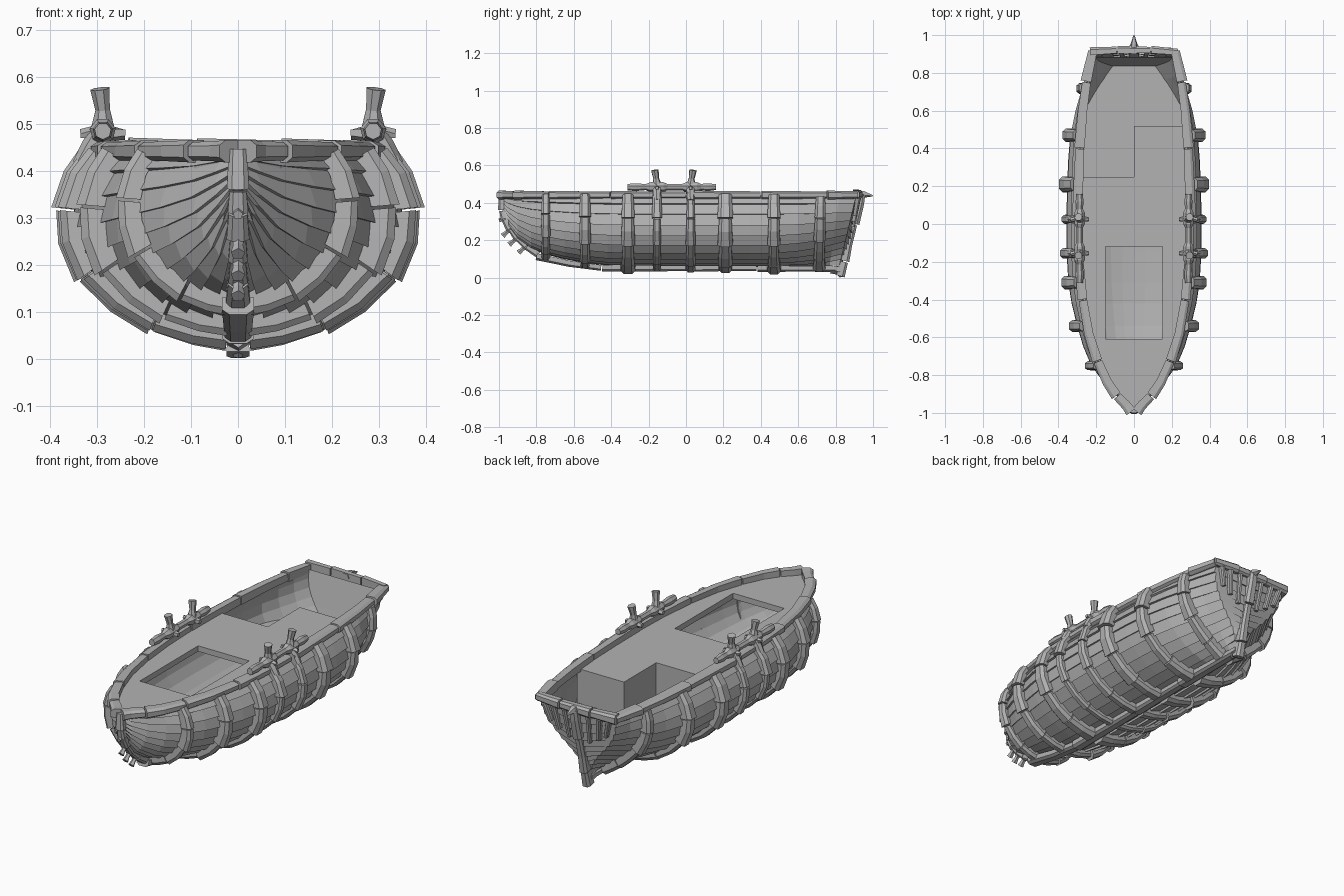
import bpy, bmesh, math, random
from mathutils import Vector as V

if "Cube" in bpy.data.objects:
    bpy.data.objects.remove(bpy.data.objects["Cube"])
random.seed(4)

mat = bpy.data.materials.new("grey wood")
mat.diffuse_color = (0.45, 0.45, 0.45, 1)
mat.use_nodes = True
mat.node_tree.nodes["Principled BSDF"].inputs["Base Color"].default_value = mat.diffuse_color

def finish(name, verts, faces, mirror=False, flip=False, recalc=True):
    bm = bmesh.new()
    vs = [bm.verts.new(v) for v in verts]
    for f in faces:
        bm.faces.new([vs[i] for i in f])
    bmesh.ops.remove_doubles(bm, verts=bm.verts, dist=0.0005)
    if recalc:
        bmesh.ops.recalc_face_normals(bm, faces=bm.faces)
    if flip:
        bmesh.ops.reverse_faces(bm, faces=bm.faces)
    me = bpy.data.meshes.new(name)
    bm.to_mesh(me)
    bm.free()
    me.materials.append(mat)
    ob = bpy.data.objects.new(name, me)
    bpy.context.collection.objects.link(ob)
    if mirror:
        ob.modifiers.new("mirror", 'MIRROR').use_clip = True
    return ob

def look(table, x):
    """Smooth interpolation in a list of (x, value)."""
    x = min(max(x, table[0][0]), table[-1][0])
    n = len(table)
    slope = lambda i: ((table[min(i + 1, n - 1)][1] - table[max(i - 1, 0)][1])
                       / (table[min(i + 1, n - 1)][0] - table[max(i - 1, 0)][0]))
    for i in range(n - 1):
        (a, p), (b, q) = table[i], table[i + 1]
        if x <= b:
            h = b - a
            s = (x - a) / h
            return (p * (1 + 2 * s) * (1 - s) ** 2 + q * s * s * (3 - 2 * s)
                    + h * slope(i) * s * (1 - s) ** 2 - h * slope(i + 1) * s * s * (1 - s))

# Hull lines: rail half width, greatest half width, keel height, section shapes
TOP = [(-.98, 0), (-.95, .04), (-.9, .09), (-.8, .155), (-.6, .23), (-.4, .268), (-.2, .287),
       (0, .293), (.2, .29), (.4, .283), (.6, .268), (.8, .24), (.91, .215)]
WIDE = [(-.98, 0), (-.95, .04), (-.9, .09), (-.76, .21), (-.53, .293), (-.3, .338), (0, .347),
        (.21, .343), (.49, .325), (.72, .278), (.91, .22)]
KEEL = [(-.98, .34), (-.93, .25), (-.85, .18), (-.75, .135), (-.6, .10), (-.45, .078), (-.2, .07), (.91, .07)]
FULL = [(0, 0, 0), (.17, .32, .03), (.34, .62, .13), (.52, .88, .32), (.7, 1, .57), (.85, .97, .8)]
VEE = [(0, .04, 0), (.17, .12, .14), (.34, .3, .3), (.52, .57, .47), (.7, .8, .65), (.85, .94, .82)]
RAIL_Z = .44

def hull(y, t):
    top, wide, k = look(TOP, y), look(WIDE, y), look(KEEL, y)
    r = top / wide if wide > .001 else 1
    b = min(max((y - .45) / .46, 0), 1) ** 1.5
    val = lambda c, end: ((1 - b) * look([(p[0], p[c]) for p in FULL] + [(1, end)], t)
                          + b * look([(p[0], p[c]) for p in VEE] + [(1, end)], t))
    sx, sz = val(1, r), val(2, 1)
    rake = .09 * max(0, (y - .7) / .21)
    return V((wide * sx, y - rake * (1 - sz), k + (RAIL_Z - k) * sz))

def out(y, t):
    d = hull(y, min(t + .02, 1)) - hull(y, max(t - .02, 0))
    return V((d.z, 0, -d.x)).normalized() if d.length > 1e-6 else V((0, -1, 0))

STATIONS = [-.98, -.95, -.9, -.83, -.75, -.65, -.54, -.42, -.31, -.15, .02, .2, .34, .47, .6, .72, .82, .91]
N = 10

# Overlapping planks, carried round the stern
def strake_row(t, push):
    row = [hull(y, t) + out(y, t) * push for y in STATIONS]
    for p in row:
        p.x = max(p.x, 0)
    e = row[-1]
    k = look(KEEL, .91)
    row.append(V((0, e.y + .012 + push, k + (e.z - k) * (.8 + .2 * t ** 4))))
    return row

verts, faces = [], []
for i in range(N):
    a, b = i / N, (i + 1) / N
    rows = [strake_row(a, 0), strake_row(a, .011), strake_row(b, 0)]
    s, m = len(verts), len(rows[0])
    verts += [p for r in rows for p in r]
    faces += [(s + r * m + j, s + r * m + j + 1, s + (r + 1) * m + j + 1, s + (r + 1) * m + j)
              for r in range(2) for j in range(m - 1)]
finish("hull_planks", verts, faces, True)

# Inner lining of the hull
def lining(y, t):
    p = hull(y, t)
    return V((p.x * .94, p.y - .025 * (y > .7), p.z + .025 * (1 - t)))

verts, faces = [], []
for y in STATIONS + [None]:
    for j in range(N + 1):
        p = lining(y or .91, j / N)
        verts.append(p if y is not None else V((0, p.y, p.z)))
m = N + 1
faces = [(i * m + j, (i + 1) * m + j, (i + 1) * m + j + 1, i * m + j + 1)
         for i in range(len(STATIONS)) for j in range(N)]
lin = finish("hull_lining", verts, faces, True, flip=True)

# Deck with a hatch and a stepped stern well
ys = sorted(set([y for y in STATIONS if y < .5] + [-.61, -.12, .25, .38, .52]))
DECK_Z, FLOOR_Z = .432, .25
xs = [-1, -.15, 0, .15, 1]
clamp = lambda x, y: max(-look(TOP, y), min(x, look(TOP, y)))
verts, faces = [V((clamp(x, y), y, DECK_Z)) for y in ys for x in xs], []
for i in range(len(ys) - 1):
    mid = (ys[i] + ys[i + 1]) / 2
    for j in range(4):
        hatch = j in (1, 2) and -.61 < mid < -.12
        if not hatch and mid < (.25 if j < 2 else .52):
            faces.append((i * 5 + j, i * 5 + j + 1, i * 5 + j + 6, i * 5 + j + 5))
deck = finish("deck", verts, faces, recalc=False)
mod = deck.modifiers.new("thickness", 'SOLIDIFY')
mod.thickness, mod.offset = .03, -1

# Bulkheads under the step in the deck, and the well floor
plan = [(-.29, .25), (0, .25), (0, .52), (.275, .52)]
verts = [V((x, y, z)) for x, y in plan for z in (FLOOR_Z - .02, DECK_Z - .001)]
finish("stern_bulkhead", verts, [(2 * i + 2, 2 * i, 2 * i + 1, 2 * i + 3) for i in range(3)], recalc=False)

def floor_half(y):
    t = min((j / 60 for j in range(61)), key=lambda t: abs(lining(y, t).z - FLOOR_Z))
    p = lining(y, t)
    return p.x + .004, p.y
edge = [floor_half(y) for y in (.25, .35, .47, .6, .72, .82, .91)]
verts = [V((s * x, y, FLOOR_Z)) for x, y in edge for s in (-1, 1)]
finish("stern_floor", verts, [(2 * i, 2 * i + 1, 2 * i + 3, 2 * i + 2) for i in range(len(edge) - 1)], recalc=False)

# Chamfered timbers swept along a path, cut into pieces
def timber(name, pts, outs, w, d, cuts, mirror=True, vary=.15):
    verts, faces = [], []
    for a, b in zip(cuts[:-1], cuts[1:]):
        k = 1 + random.uniform(-vary, vary)
        s = len(verts)
        for i in range(a, b + 1):
            tan = (pts[min(i + 1, len(pts) - 1)] - pts[max(i - 1, 0)]).normalized()
            o = (outs[i] - tan * outs[i].dot(tan)).normalized()
            side = tan.cross(o)
            end = (i == b) - (i == a)
            c = pts[i] + tan * end * -.003
            f = k * (1.12 if i == a else .92 if i == b else 1)
            verts += [c + side * u * w * f + o * v * d * f for u, v in
                      ((-1, -.2), (1, -.2), (1, .65), (.55, 1), (-.55, 1), (-1, .65))]
        n = b - a
        faces += [(s + r * 6 + j, s + r * 6 + (j + 1) % 6, s + r * 6 + 6 + (j + 1) % 6, s + r * 6 + 6 + j)
                  for r in range(n) for j in range(6)]
        faces += [tuple(range(s, s + 6)), tuple(range(s + n * 6, s + n * 6 + 6))]
    return finish(name, verts, faces, mirror)

# Outer ribs
for i, (y, w) in enumerate([(-.75, .024), (-.54, .026), (-.31, .034), (-.155, .022), (.025, .022),
                            (.21, .034), (.47, .03), (.72, .03)]):
    ts = [.03, .14, .27, .4, .53, .66, .76, .88, .98]
    thin = .8 if w < .023 else 1
    timber(f"rib_{i + 1}", [hull(y, t) for t in ts], [out(y, t) for t in ts], w, .044 * thin, [0, 2, 4, 6, 8])

# Side rail and stern rail
ry = [-.985, -.95, -.9, -.83, -.72, -.58, -.4, -.2, 0, .2, .4, .6, .75, .915]
pts = [V((max(look(TOP, y) - .012, 0), y, .442)) for y in ry]
outs = [V((1, -1.5 if y < -.93 else -.3, 0)) for y in ry]
timber("side_rail", pts, outs, .02, .04, [0, 2, 4, 6, 8, 10, 12, 13], vary=.08)
timber("stern_rail", [V((x, .9 + .01 * (abs(x) < .1), .445)) for x in (-.235, -.09, .09, .235)],
       [V((0, 1, 0))] * 4, .022, .03, [0, 1, 2, 3], False, .08)

# Keel, stem and sternpost
ky = [-.8, -.62, -.45, -.2, .02, .2, .38, .6, .83]
kz = [.125, .085, .062, .06, .06, .06, .06, .058, .055]
timber("keel", [V((0, y, z)) for y, z in zip(ky, kz)], [V((0, 0, -1))] * 9, .03, .027, [0, 2, 4, 6, 8], False, .1)
sp = [(-.78, .13), (-.85, .172), (-.9, .215), (-.935, .262), (-.965, .315), (-.978, .36), (-.978, .45)]
timber("stem", [V((0, y, z)) for y, z in sp], [V((0, -1, -.7 * (z < .3)))for y, z in sp],
       .021, .024, list(range(7)), False)
pp = [(.81, .01), (.835, .09), (.855, .18), (.885, .29), (.915, .4), (.925, .455)]
timber("sternpost", [V((0, y, z)) for y, z in pp], [V((0, 1, -.2))] * 6, .022, .035, [0, 1, 3, 5], False, .08)

# Round timbers of changing thickness
def pole(name, pts, radii, mirror=True, n=7):
    verts, faces = [], []
    for i, p in enumerate(pts):
        tan = (pts[min(i + 1, len(pts) - 1)] - pts[max(i - 1, 0)]).normalized()
        a = tan.cross(V((1, .1, 0))).normalized()
        b = tan.cross(a)
        verts += [p + (a * math.cos(q) + b * math.sin(q)) * radii[i] for q in [j * math.tau / n for j in range(n)]]
    for i in range(len(pts) - 1):
        faces += [(i * n + j, i * n + (j + 1) % n, i * n + n + (j + 1) % n, i * n + n + j) for j in range(n)]
    faces += [tuple(range(n)), tuple(range(len(verts) - n, len(verts)))]
    finish(name, verts, faces, mirror)

# Stem pegs, sternpost head and heel
for i, (y, z) in enumerate(sp[1:5]):
    d = V((0, -.75, -.65)) if i < 3 else V((0, -1, -.25))
    pole(f"stem_peg_{i + 1}", [V((0, y, z)), V((0, y, z)) + d * .035, V((0, y, z)) + d * (.06 if i < 3 else .035)],
         [.014, .011, .016], False, 5)
pole("sternpost_head", [V((0, .9, .447)), V((0, .95, .447)), V((0, .998, .438))], [.022, .02, .004], False, 5)
pole("sternpost_heel", [V((0, .78, .05)), V((0, .825, .035)), V((0, .83, .003))], [.028, .026, .008], False, 5)

# Short stern braces
for i, (x, z) in enumerate([(.07, .27), (.135, .3), (.19, .33)]):
    a, b = V((x, .912, .43)), V((x * .85, .83 + .2 * z, z))
    timber(f"stern_brace_{i + 1}", [a, (a + b) / 2, b], [V((0, 1, -.2))] * 3, .012, .022, [0, 2])

# Oar rests: a knobbly log on two posts each side
ly = [-.312, -.27, -.215, -.19, -.12, -.1, -.02, 0, .06, .08, .12, .16]
lr = [.018, .022, .017, .028, .028, .018, .018, .028, .028, .018, .022, .016]
pole("oar_rest_log", [V((.288, y, .485)) for y in ly], lr)
for i, (y, lean) in enumerate([(-.155, -.012), (.025, .012)]):
    pole(f"oar_rest_post_{i + 1}", [V((.335, y, .41)), V((.31, y, .45)), V((.286, y, .49)),
         V((.288, y + lean * .4, .53)), V((.294, y + lean, .575))], [.02, .025, .027, .016, .021])
    pole(f"oar_rest_peg_{i + 1}", [V((.24, y, .478)), V((.288, y, .482)), V((.336, y, .48))], [.012, .02, .01], n=5)
